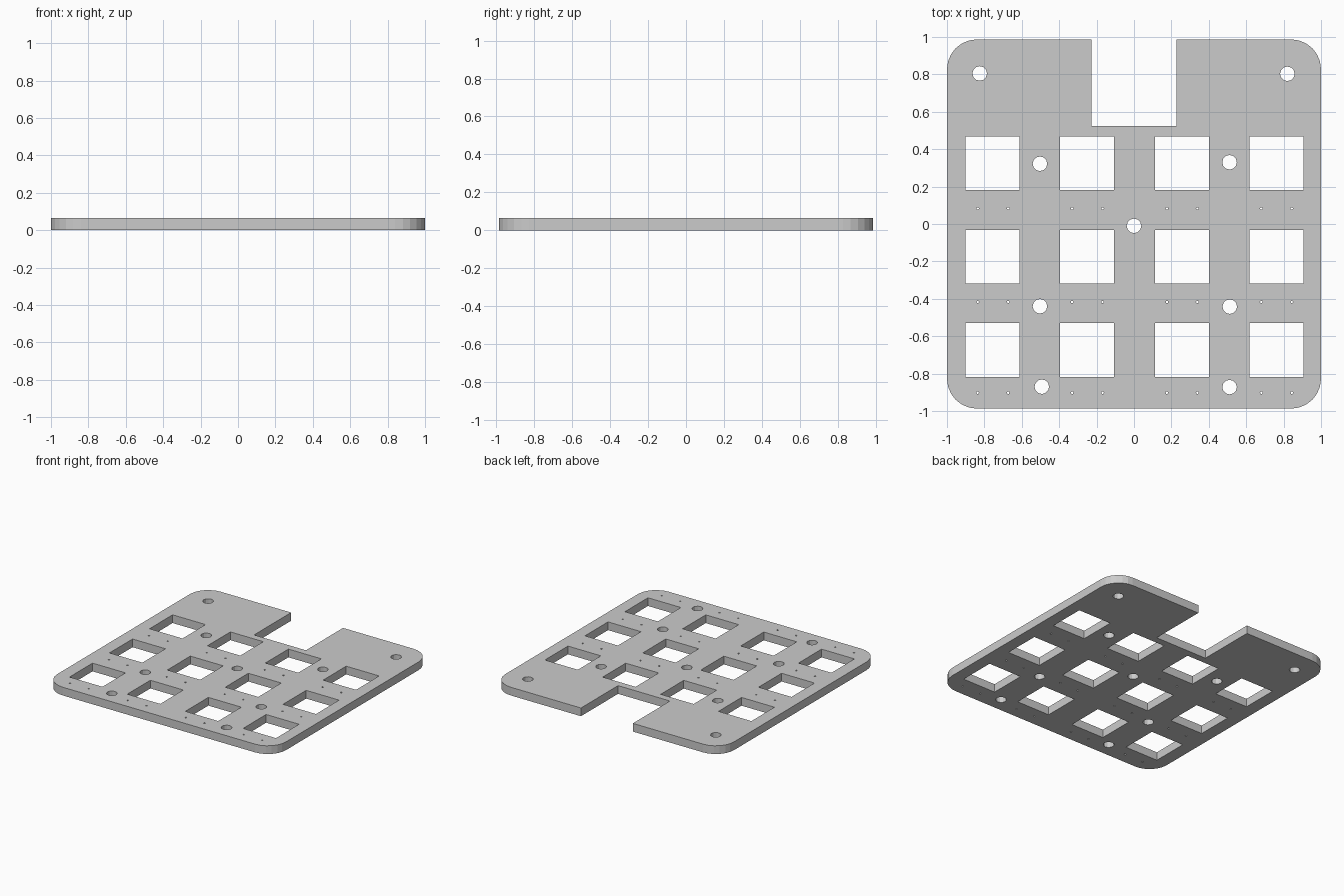
import bpy, bmesh
from math import cos, sin, pi, radians

if "Cube" in bpy.data.objects:
    bpy.data.objects.remove(bpy.data.objects["Cube"])

T = 0.065            # plate thickness
HX, HY = 1.0, 0.987  # half sizes
R = 0.16             # corner radius

curve = bpy.data.curves.new("switch_plate", 'CURVE')
curve.dimensions = '2D'
curve.fill_mode = 'BOTH'
curve.extrude = T / 2


def loop(points):
    s = curve.splines.new('POLY')
    s.points.add(len(points) - 1)
    for p, (x, y) in zip(s.points, points):
        p.co = (x, y, 0, 1)
    s.use_cyclic_u = True


def arc(cx, cy, r, start, sweep, n):
    return [(cx + r * cos(radians(start + sweep * i / n)),
             cy + r * sin(radians(start + sweep * i / n))) for i in range(n + 1)]


def circle(cx, cy, r, n):
    loop(arc(cx, cy, r, 0, 360, n)[:-1])


# outline with rounded corners and the notch in the back edge
outline = []
for sx, sy, a in ((-1, -1, 180), (1, -1, 270), (1, 1, 0)):
    outline += arc(sx * (HX - R), sy * (HY - R), R, a, 90, 6)
outline += [(0.227, HY), (0.227, 0.524), (-0.227, 0.524), (-0.227, HY)]
outline += arc(-(HX - R), HY - R, R, 90, 90, 6)
loop(outline)

# square key openings, with a pair of pin holes in front of each
K = 0.144
for cx in (-0.756, -0.251, 0.256, 0.761):
    for cy, pin_y in ((0.325, 0.083), (-0.175, -0.417), (-0.674, -0.902)):
        loop([(cx - K, cy - K), (cx + K, cy - K), (cx + K, cy + K), (cx - K, cy + K)])
        for dx in (-0.08, 0.083):
            circle(cx + dx, pin_y, 0.007, 6)

# screw holes
for x, y in ((-0.825, 0.805), (0.82, 0.803), (-0.503, 0.322), (0.511, 0.33),
             (0, -0.01), (-0.503, -0.44), (0.512, -0.442),
             (-0.493, -0.87), (0.511, -0.872)):
    circle(x, y, 0.039, 12)

# turn the filled curve into a closed mesh
plate = bpy.data.objects.new("switch_plate", curve)
bpy.context.collection.objects.link(plate)
plate.location.z = T / 2
bpy.context.view_layer.objects.active = plate
plate.select_set(True)
bpy.ops.object.convert(target='MESH')
plate = bpy.context.object
bm = bmesh.new()
bm.from_mesh(plate.data)
bmesh.ops.remove_doubles(bm, verts=bm.verts, dist=0.0005)
bmesh.ops.recalc_face_normals(bm, faces=bm.faces)
for f in bm.faces:
    f.smooth = False
bm.to_mesh(plate.data)
bm.free()
